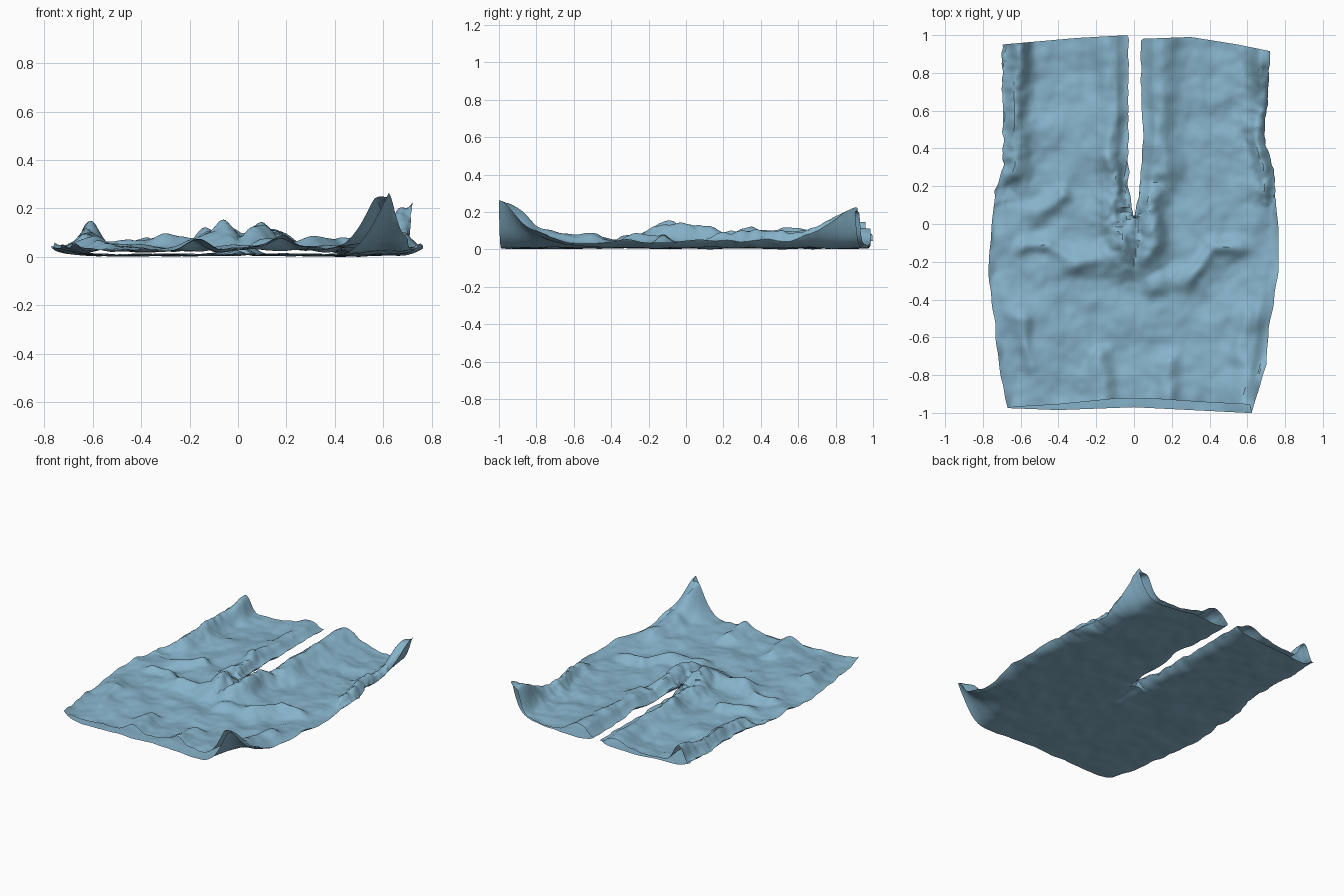
import bpy, bmesh, math
from mathutils import Vector, noise

if "Cube" in bpy.data.objects:
    bpy.data.objects.remove(bpy.data.objects["Cube"])

COLS, ROWS, CROTCH = 76, 150, 76


def interp(pts, y):
    """Piecewise-linear lookup in (position, value) pairs."""
    if y <= pts[0][0]:
        return pts[0][1]
    for (a, va), (b, vb) in zip(pts, pts[1:]):
        if y <= b:
            return va + (vb - va) * (y - a) / (b - a)
    return pts[-1][1]


# Outer side seams (y -> x), and inner leg seams
SEAM = {
    -1: [(-1, -.66), (-.8, -.705), (-.5, -.74), (-.2, -.772), (0, -.755), (.2, -.735),
         (.35, -.69), (.6, -.695), (1, -.70)],
    1: [(-1, .61), (-.9, .64), (-.7, .70), (-.5, .715), (-.2, .765), (0, .765),
        (.2, .75), (.35, .74), (.45, .71), (.55, .69), (.75, .71), (1, .72)],
}
INSEAM = {
    -1: [(.05, 0), (.2, -.03), (1, -.03)],
    1: [(.05, 0), (.2, .03), (.5, .05), (.62, .04), (1, .035)],
}
# Hem and waist edges (x -> y)
HEM = [(-.7, .95), (-.3, .985), (-.03, 1), (.03, .98), (.3, .99), (.55, .95), (.72, .915)]
WAIST_TOP = [(-.66, -.97), (-.4, -.955), (-.1, -.925), (.1, -.925), (.4, -.945), (.6, -.955)]
WAIST_BACK = [(-.66, -.975), (-.4, -.985), (0, -.97), (.6, -1)]

# Cloth folds: x1, y1, x2, y2, height, width
FOLDS = [
    (-.63, 1, -.64, .3, .065, .065), (-.5, .05, -.40, .15, .04, .05),
    (-.13, .36, -.10, -.10, .065, .06), (-.12, .98, -.11, .4, .05, .09),
    (.09, .12, .07, -.17, .085, .07), (.10, -.32, .28, -.28, .035, .06),
    (.28, -.28, .42, -.12, .035, .05), (.42, -.12, .57, -.12, .04, .045),
    (-.57, -.12, -.45, -.10, .04, .045), (-.45, -.10, -.30, -.22, .035, .05),
    (-.30, -.20, -.05, -.16, .045, .08), (.13, 1, .12, .3, .06, .10),
    (.67, .9, .69, .2, .065, .06), (-.18, -.72, -.18, -1, .035, .05),
    (.17, -.72, .20, -1, .04, .055), (-.55, -.75, -.6, -.5, .025, .05),
    (-.1, -.05, .1, -.12, .045, .06), (.55, -.7, .6, -.5, .025, .05),
]


def wob(x, y, f, seed):
    return noise.noise(Vector((x * f, y * f, seed)))


def folds(x, y):
    """Soft ridges along wandering lines, fading at their ends."""
    p = Vector((x + .05 * wob(x, y, 5, 11), y + .05 * wob(x, y, 5, 12)))
    z = 0
    for x1, y1, x2, y2, h, w in FOLDS:
        a, d = Vector((x1, y1)), Vector((x2 - x1, y2 - y1))
        t = max(0, min(1, (p - a).dot(d) / d.length_squared))
        ridge = h * math.exp(-((p - a - d * t).length / w) ** 2)
        z = max(z, ridge) + .25 * min(z, ridge)
    return z * (1 + .35 * wob(x, y, 7, 13))


def bump(x, y, cx, cy, sx, sy):
    return math.exp(-((x - cx) / sx) ** 2 - abs((y - cy) / sy) ** 1.5)


def corner_lift(x, y):
    """Corners that curl up from the floor."""
    return (.265 * bump(x, y, .605, -1, .10, .22) + .225 * bump(x, y, .74, .93, .085, .24)
            + .03 * bump(x, y, -.7, -1, .07, .1))


def make_point(side, i, j, top):
    """Point of one panel: i runs from centre to side seam, j from waist to hem."""
    t, s = j / ROWS, i / COLS
    y0 = -.96 + 1.95 * t
    leg = j > CROTCH
    xo = interp(SEAM[side], y0) + .008 * wob(side, y0, 9, 3)
    if y0 > .15:
        xo += .012 * wob(side, y0, 22, 4)
    xi = interp(INSEAM[side], y0) + .008 * wob(side, y0, 16, 7) if leg else 0
    if leg and abs(xi) < .004:
        xi = .004 * side
    x = xi + (xo - xi) * s
    waist = interp(WAIST_TOP if top else WAIST_BACK, x)
    if i == COLS:
        waist = interp(WAIST_BACK, x)
    y = waist + (interp(HEM, x) - (.012 if not top and i < COLS else 0) - waist) * t
    d_out, d_in = abs(xo - x), abs(x - xi) if leg else 9
    d = min(d_out, d_in)
    lift = corner_lift(x, y)
    # the back cloth curls up toward its seams, and under the crotch seam
    curl = (.036 + .025 * wob(x, y, 8, 14)) * math.exp(-d / .04)
    zb = .014 + .009 * wob(x, y, 5, 1) + .005 * wob(x, y, 11, 2) + curl
    zb += lift * (.5 + .35 * math.exp(-d / .05)) + .02 * bump(x, y, 0, .05, .04, .3)
    if not top:
        return Vector((x, y, zb))
    # crumpled side and crotch seams get finer wrinkles
    crumple = .8 * math.exp(-d_out / .09) * (y > .1) + 1.2 * bump(x, y, -.03, .05, .13, .24)
    k = min(1, d / .06) ** .5
    zt = .042 + folds(x, y) + lift + .024 * wob(x, y, 3.2, 5) + .018 * wob(x, y, 7, 6)
    zt += .005 * wob(x, y, 18, 15)
    zt += crumple * (.035 * wob(x, y, 13, 8) + .02 * wob(x, y, 28, 9))
    zt += .07 * bump(x, y, -.60, .93, .045, .15) + .03 * bump(x, y, -.05, -.1, .09, .12)
    return Vector((x, y, max(zb + .006 * k, zb + (zt - zb) * k)))


def add_panels(bm, side):
    """Front and back cloth of one half, sharing the side seam and inseam."""
    grids = {}
    for top in (False, True):
        grid = []
        for j in range(ROWS + 1):
            row = []
            for i in range(COLS + 1):
                shared = i == COLS or (i == 0 and j > CROTCH)
                if top and shared:
                    row.append(grids[False][j][i])
                else:
                    row.append(bm.verts.new(make_point(side, i, j, top)))
            grid.append(row)
        grids[top] = grid
    for top, g in grids.items():
        for j in range(ROWS):
            for i in range(COLS):
                q = [g[j][i], g[j][i + 1], g[j + 1][i + 1], g[j + 1][i]]
                bm.faces.new(q if (side > 0) == top else q[::-1])


# Shorts: two halves welded along the centre seam, open at waist and hems
bm = bmesh.new()
for side in (-1, 1):
    add_panels(bm, side)
bmesh.ops.remove_doubles(bm, verts=bm.verts, dist=.0002)
low = min(v.co.z for v in bm.verts)
for v in bm.verts:
    v.co.z -= low
mesh = bpy.data.meshes.new("shorts")
bm.to_mesh(mesh)
bm.free()
shorts = bpy.data.objects.new("shorts", mesh)
bpy.context.collection.objects.link(shorts)

# Blue cloth
cloth = bpy.data.materials.new("blue_cloth")
cloth.diffuse_color = (.24, .45, .59, 1)
cloth.use_nodes = True
cloth.node_tree.nodes["Principled BSDF"].inputs["Base Color"].default_value = cloth.diffuse_color
mesh.materials.append(cloth)

bpy.context.view_layer.objects.active = shorts
shorts.select_set(True)
bpy.ops.object.shade_smooth_by_angle(angle=math.radians(35))
